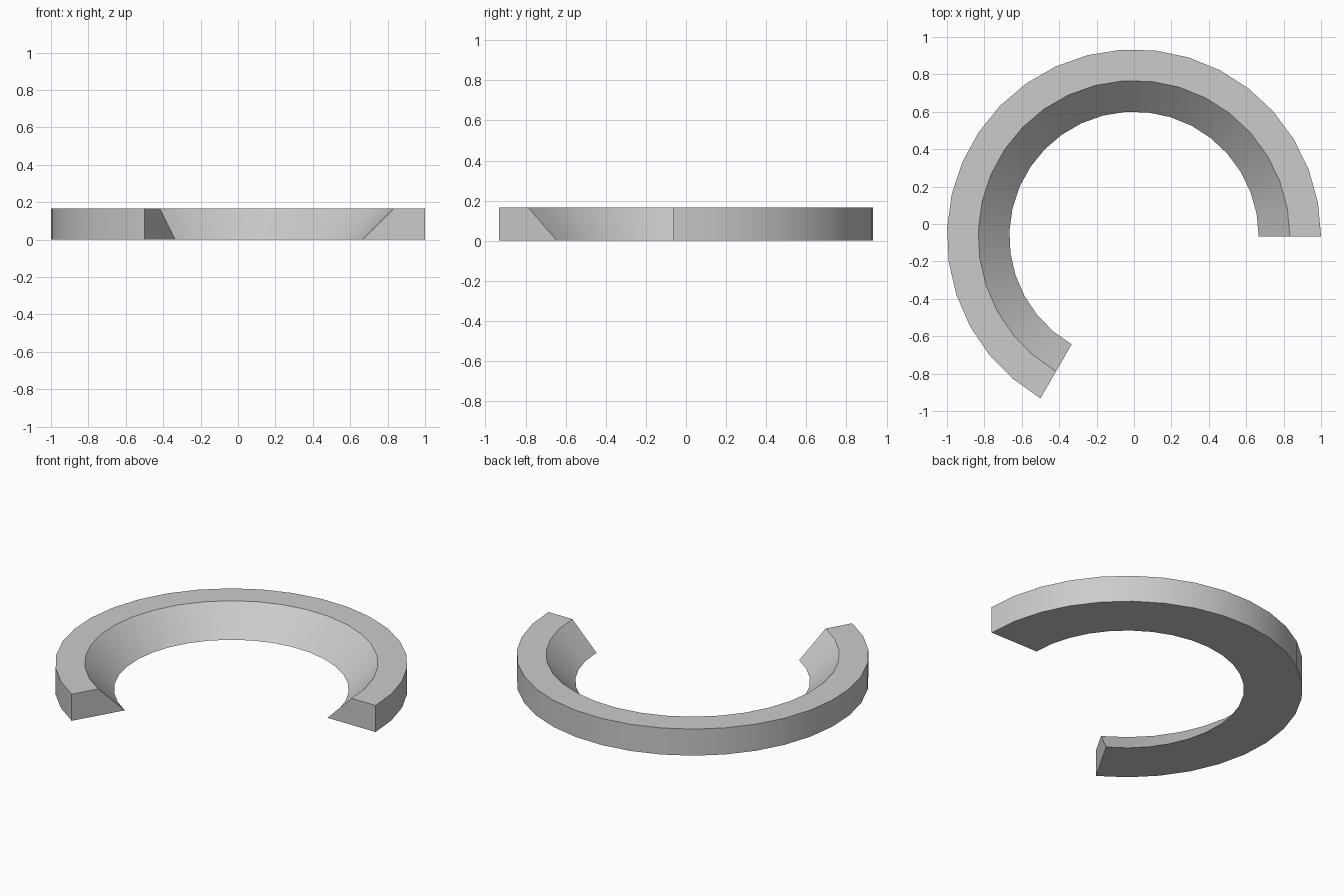
import bpy
import bmesh
from math import cos, sin, radians

cube = bpy.data.objects.get("Cube")
if cube:
    bpy.data.objects.remove(cube, do_unlink=True)

# Plain grey material
grey = bpy.data.materials.new("light_grey")
grey.use_nodes = True
colour = (0.6, 0.6, 0.6, 1)
grey.diffuse_color = colour
grey.node_tree.nodes["Principled BSDF"].inputs["Base Color"].default_value = colour

# Cross-section as (radius, height): flat outer wall, sloped inner wall
HEIGHT = 1 / 6
PROFILE = [(2 / 3, 0), (1, 0), (1, HEIGHT), (5 / 6, HEIGHT)]
SWEEP, SEGMENTS = radians(240), 23
CENTRE_Y = -0.066

# Sweep the section through two thirds of a turn
bm = bmesh.new()
rings = []
for i in range(SEGMENTS + 1):
    a = SWEEP * i / SEGMENTS
    rings.append([bm.verts.new((r * cos(a), r * sin(a) + CENTRE_Y, z))
                  for r, z in PROFILE])
n = len(PROFILE)
for r0, r1 in zip(rings, rings[1:]):
    for j in range(n):
        k = (j + 1) % n
        bm.faces.new((r0[j], r0[k], r1[k], r1[j]))

# End caps
bm.faces.new(rings[0])
bm.faces.new(rings[-1])
bmesh.ops.recalc_face_normals(bm, faces=bm.faces)

mesh = bpy.data.meshes.new("ring_arc")
bm.to_mesh(mesh)
bm.free()
mesh.materials.append(grey)
ring = bpy.data.objects.new("ring_arc", mesh)
bpy.context.collection.objects.link(ring)

# Smooth around the curve, sharp at the section corners
bpy.ops.object.select_all(action="DESELECT")
ring.select_set(True)
bpy.context.view_layer.objects.active = ring
bpy.ops.object.shade_smooth_by_angle(angle=radians(30))
